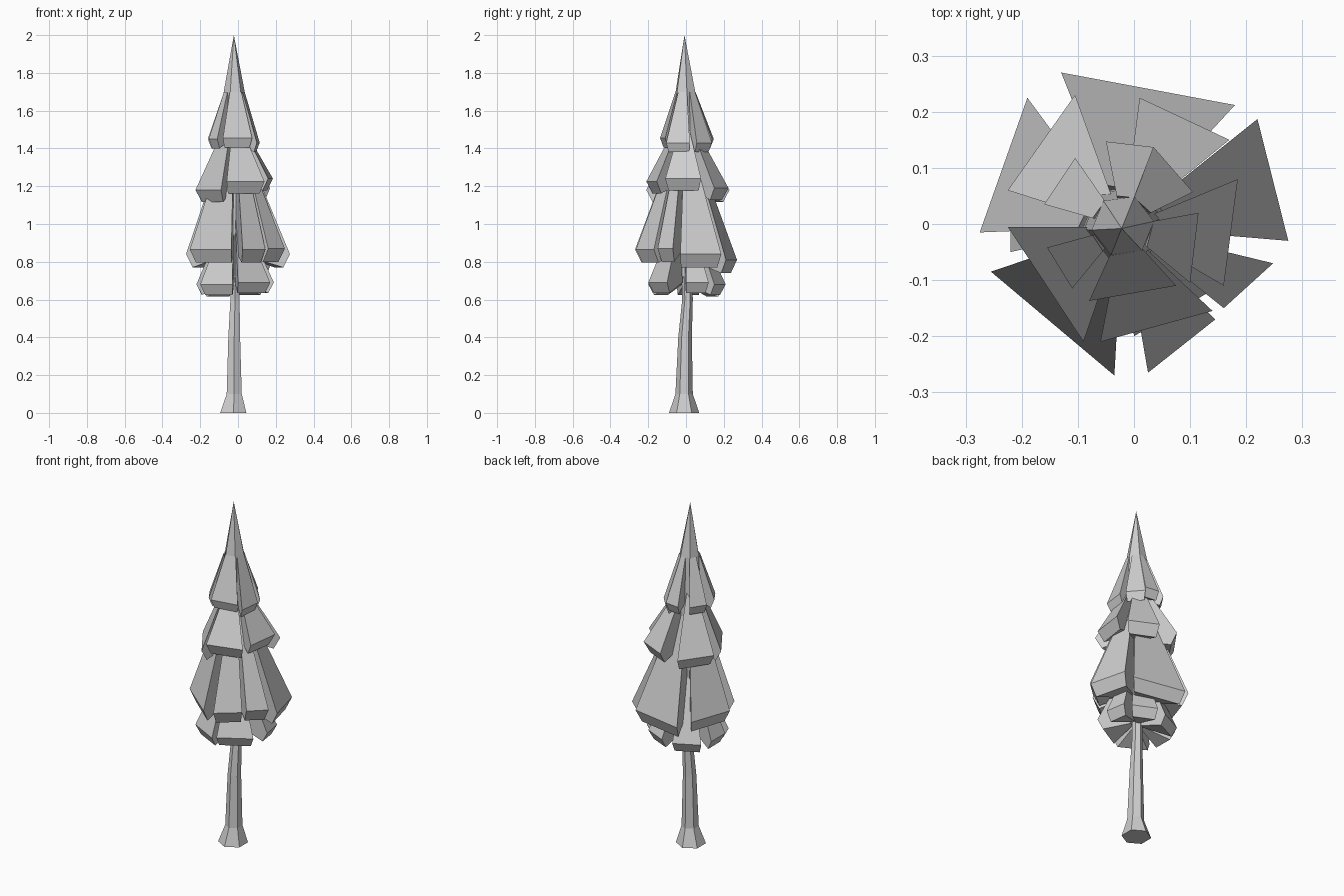
import bpy
import bmesh
import math
from mathutils import Vector

cube = bpy.data.objects.get("Cube")
if cube:
    bpy.data.objects.remove(cube, do_unlink=True)

# One plain grey for the whole tree
GREY = (0.62, 0.62, 0.62, 1)
grey = bpy.data.materials.new("light grey")
grey.use_nodes = True
grey.diffuse_color = GREY
grey.node_tree.nodes["Principled BSDF"].inputs["Base Color"].default_value = GREY

AXIS = Vector((-0.02, -0.005, 0))


def finish(name, bm):
    """Turn a bmesh into a flat shaded, grey object."""
    bmesh.ops.recalc_face_normals(bm, faces=bm.faces[:])
    mesh = bpy.data.meshes.new(name)
    bm.to_mesh(mesh)
    bm.free()
    mesh.materials.append(grey)
    obj = bpy.data.objects.new(name, mesh)
    bpy.context.collection.objects.link(obj)
    return obj


def loft(name, rings, sides, turn):
    """Skin a column through rings given as (x, y, z, radius)."""
    bm = bmesh.new()
    loops = []
    for x, y, z, radius in rings:
        loop = []
        for i in range(sides):
            angle = turn + math.tau * i / sides
            loop.append(bm.verts.new((x + radius * math.cos(angle),
                                      y + radius * math.sin(angle), z)))
        loops.append(loop)
    for low, high in zip(loops, loops[1:]):
        for i in range(sides):
            j = (i + 1) % sides
            bm.faces.new((low[i], low[j], high[j], high[i]))
    bm.faces.new(loops[0])
    bm.faces.new(loops[-1])
    bmesh.ops.remove_doubles(bm, verts=bm.verts[:], dist=0.0005)
    return finish(name, bm)


def toward_axis(point, radius, z):
    """Slide a point along its spoke to the given radius and height."""
    spoke = Vector((point.x - AXIS.x, point.y - AXIS.y, 0))
    result = AXIS + spoke.normalized() * radius
    result.z = z
    return result


def add_branch(bm, left, right, top, top_radius, drop, tuck):
    """Add one drooping wedge that ends in the edge from left to right."""
    sections = []
    for tip in (left, right):
        reach = Vector((tip.x - AXIS.x, tip.y - AXIS.y, 0)).length
        low = tip.z - drop
        sections.append([bm.verts.new(p) for p in (
            toward_axis(tip, top_radius, top),
            tip,
            toward_axis(tip, reach - tuck, low),
            toward_axis(tip, 0.03, low + drop))])
    a, b = sections
    bm.faces.new(a)
    bm.faces.new(b)
    for i in range(4):
        j = (i + 1) % 4
        bm.faces.new((a[i], a[j], b[j], b[i]))


def tier(name, tips, top, top_radius, drop, tuck):
    """Build a ring of branches; each tip is (x, y, x, y, z)."""
    bm = bmesh.new()
    for xa, ya, xb, yb, z in tips:
        add_branch(bm, Vector((xa, ya, z)), Vector((xb, yb, z)),
                   top, top_radius, drop, tuck)
    return finish(name, bm)


# Bent trunk with a flared foot
loft("trunk", [(-.025, -.01, 0, .08), (-.02, -.01, .1, .046),
               (-.02, -.005, .4, .036), (-.016, .008, .6, .028),
               (-.02, 0, .9, .03)], 6, math.pi / 2)

# Inner core and pointed crown
loft("crown_core", [(-.02, 0, .72, .03), (-.02, 0, 1.1, .075),
                    (-.02, 0, 1.4, .07), (-.02, -.003, 1.7, .056),
                    (-.022, -.008, 2, 0)], 6, math.radians(8))

# Branch tiers from the top down
tier("top_branches", [
    (-.05, .147, .035, .137, 1.45),
    (.035, .137, .105, .057, 1.43),
    (.115, .02, .1, -.105, 1.43),
    (.075, -.11, -.08, -.137, 1.455),
    (-.11, -.115, -.155, -.042, 1.45),
    (-.16, .035, -.105, .118, 1.45),
], 1.7, .056, .05, .02)

tier("upper_branches", [
    (.01, .225, .17, .15, 1.19),
    (.185, .08, .16, -.11, 1.24),
    (.14, -.155, -.06, -.21, 1.225),
    (-.09, -.21, -.225, -.005, 1.18),
    (-.225, .06, -.105, .23, 1.18),
], 1.5, .06, .063, .035)

tier("middle_branches", [
    (-.13, .27, .18, .212, .81),
    (.22, .187, .275, -.03, .84),
    (.248, -.07, .16, -.15, .87),
    (.145, -.17, .025, -.265, .865),
    (-.035, -.27, -.255, -.085, .865),
    (-.275, -.015, -.19, .225, .84),
], 1.36, .08, .07, .035)

tier("lower_branches", [
    (-.03, -.2, -.2, -.11, .68),
    (.17, -.1, 0, -.2, .69),
    (.17, .12, .19, 0, .69),
    (.01, .21, .14, .15, .68),
    (-.19, .13, -.05, .2, .67),
    (-.22, -.05, -.22, .08, .68),
], 1.02, .06, .055, .03)
